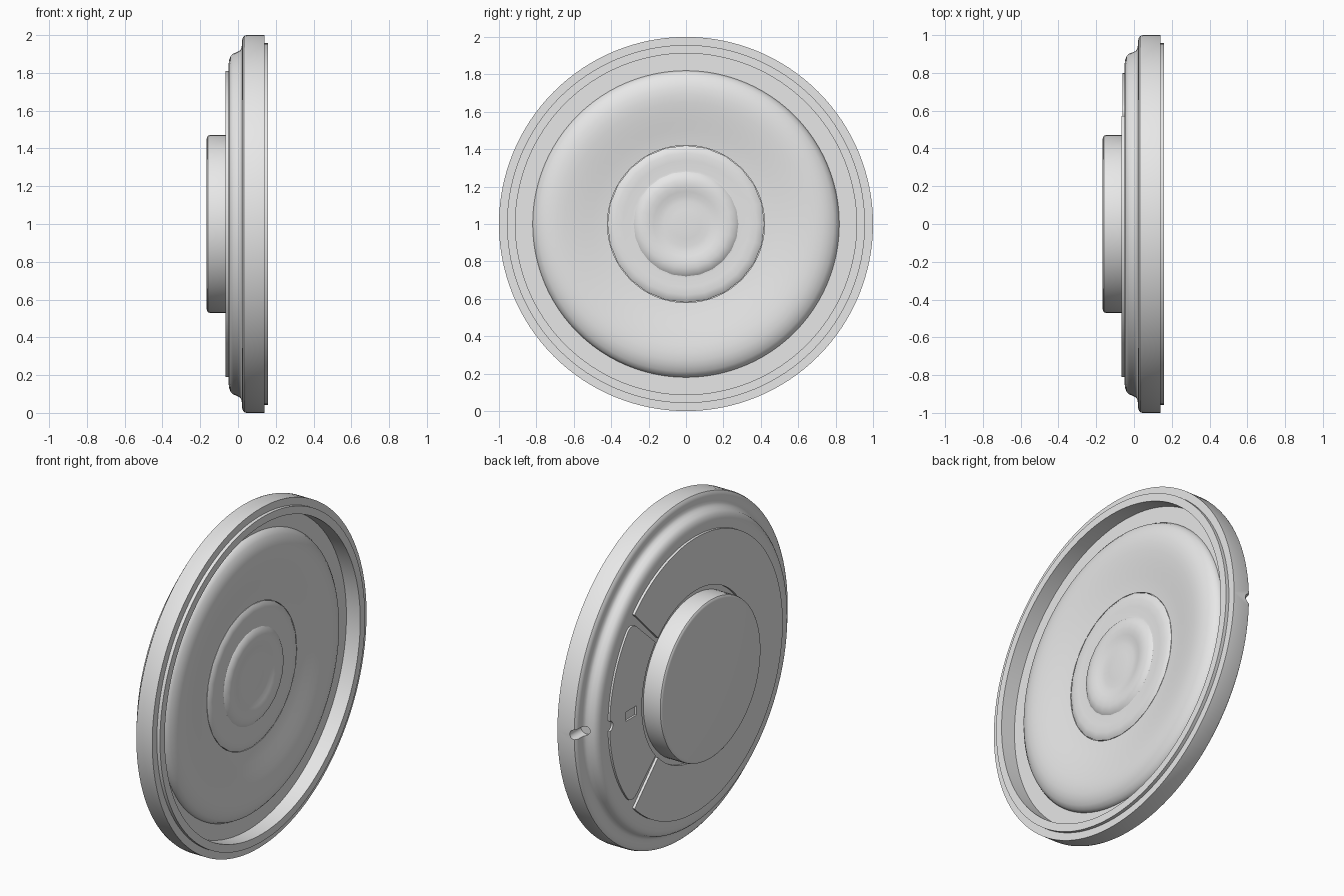
import bpy, bmesh
from math import sin, cos, pi, radians
from mathutils import Matrix, Vector

cube = bpy.data.objects.get("Cube")
if cube:
    bpy.data.objects.remove(cube, do_unlink=True)

grey = bpy.data.materials.new("plain_grey")
grey.use_nodes = True
COLOR = (0.8, 0.8, 0.8, 1)
grey.diffuse_color = COLOR
grey.node_tree.nodes["Principled BSDF"].inputs["Base Color"].default_value = COLOR
CENTER = Vector((0, 0, 1))


def finish(bm, name):
    bmesh.ops.recalc_face_normals(bm, faces=bm.faces)
    mesh = bpy.data.meshes.new(name)
    bm.to_mesh(mesh)
    bm.free()
    mesh.materials.append(grey)
    ob = bpy.data.objects.new(name, mesh)
    bpy.context.collection.objects.link(ob)
    return ob


def activate(ob):
    bpy.ops.object.select_all(action='DESELECT')
    ob.select_set(True)
    bpy.context.view_layer.objects.active = ob


def smooth(ob, angle=32):
    activate(ob)
    bpy.ops.object.shade_smooth_by_angle(angle=radians(angle))


def lathe(name, profile, steps):
    """Turn a profile of (x, radius) points about the x axis."""
    bm = bmesh.new()
    vs = [bm.verts.new((x, r, 1)) for x, r in profile]
    es = [bm.edges.new(pair) for pair in zip(vs, vs[1:])]
    bmesh.ops.spin(bm, geom=vs + es, cent=CENTER, axis=(1, 0, 0),
                   angle=2 * pi, steps=steps)
    bmesh.ops.remove_doubles(bm, verts=bm.verts, dist=1e-4)
    return finish(bm, name)


def sector(name, r0, r1, a0, a1, x0, x1, corner=0.0):
    """Flat ring sector, angles in degrees from +y, optional rounded outer corners."""
    n = int(abs(a1 - a0) / 3)
    turn = 4.0 if corner else 0.0
    outer = [(r1, a0 + turn + (a1 - a0 - 2 * turn) * i / n) for i in range(n + 1)]
    if corner:
        arc = [(sin(i * pi / 10), cos(i * pi / 10)) for i in range(5)]
        low = [(r1 - corner * (1 - s), a0 + turn * (1 - c)) for s, c in arc]
        high = [(r1 - corner * (1 - s), a1 - turn * (1 - c)) for s, c in reversed(arc)]
        outer = low + outer + high
    inner = [(r0, a1 + (a0 - a1) * i / n) for i in range(n + 1)]
    bm = bmesh.new()
    face = bm.faces.new([bm.verts.new((x0, r * cos(radians(a)), 1 + r * sin(radians(a))))
                         for r, a in outer + inner])
    new = bmesh.ops.extrude_face_region(bm, geom=[face])["geom"]
    bmesh.ops.translate(bm, vec=(x1 - x0, 0, 0),
                        verts=[g for g in new if isinstance(g, bmesh.types.BMVert)])
    return finish(bm, name)


def cut(ob, shape, loc, size, axis='X'):
    """Subtract a box or cylinder from a part and discard the cutter."""
    bm = bmesh.new()
    if shape == "box":
        bmesh.ops.create_cube(bm, size=1)
    else:
        bmesh.ops.create_cone(bm, cap_ends=True, segments=20, radius1=0.5, radius2=0.5, depth=1)
        turn = Matrix.Rotation(pi / 2, 4, 'Y' if axis == 'X' else 'X')
        bmesh.ops.transform(bm, matrix=turn, verts=bm.verts)
    bmesh.ops.scale(bm, vec=size, verts=bm.verts)
    bmesh.ops.translate(bm, vec=loc, verts=bm.verts)
    cutter = finish(bm, "cutter")
    cutter.hide_render = True
    mod = ob.modifiers.new("cut", 'BOOLEAN')
    mod.operation, mod.solver, mod.object = 'DIFFERENCE', 'EXACT', cutter
    activate(ob)
    bpy.ops.object.modifier_apply(modifier=mod.name)
    bpy.data.objects.remove(cutter, do_unlink=True)


# Housing: flat back, stepped rounded shoulder, rim, raised lip and recess wall
housing = lathe("housing", [
    (-.05, 0), (-.05, .84), (-.048, .865), (-.04, .888), (-.025, .902),
    (-.005, .91), (.01, .918), (.018, .93), (.021, .95), (.021, .97),
    (.025, .985), (.033, .996), (.045, 1), (.14, 1), (.14, .957),
    (.16, .957), (.16, .912), (.07, .912), (.07, 0)], 128)
cut(housing, "cylinder", (.025, .96, 1), (.07, .13, .06), 'Y')
smooth(housing)

# Flexible cone: convex outer roll sloping down to the middle
cone = lathe("speaker_cone", [
    (.06, .82), (.072, .82), (.092, .81), (.108, .79), (.121, .76), (.128, .73),
    (.13, .69), (.127, .65), (.12, .6), (.111, .55), (.102, .5),
    (.095, .46), (.09, .42), (.06, .42), (.06, .82)], 96)
smooth(cone)

# Centre cap: outer ring, raised bead and shallow dimple
cap = lathe("centre_cap", [
    (.06, .42), (.09, .42), (.1, .405), (.105, .38), (.105, .34), (.1, .29),
    (.101, .28), (.113, .265), (.12, .235), (.12, .205), (.114, .175),
    (.108, .15), (.106, .12), (.109, .08), (.111, .04), (.111, 0)], 24)
smooth(cap)

# Back hub with a softened edge
hub = lathe("back_hub", [
    (-.045, .47), (-.15, .47), (-.159, .467), (-.164, .46), (-.166, .45), (-.166, 0)], 96)
smooth(hub)

# Back plates: large open ring and the small cover in its opening
main_plate = sector("back_plate", .5, .81, 45, 315, -.045, -.065)
smooth(main_plate, 25)
cover = sector("access_cover", .5, .8, -42, 42, -.045, -.062, corner=.06)
cut(cover, "box", (-.06, .6, 1), (.06, .1, .055))
cut(cover, "cylinder", (-.06, .8, 1), (.06, .06, .06))
smooth(cover, 25)
